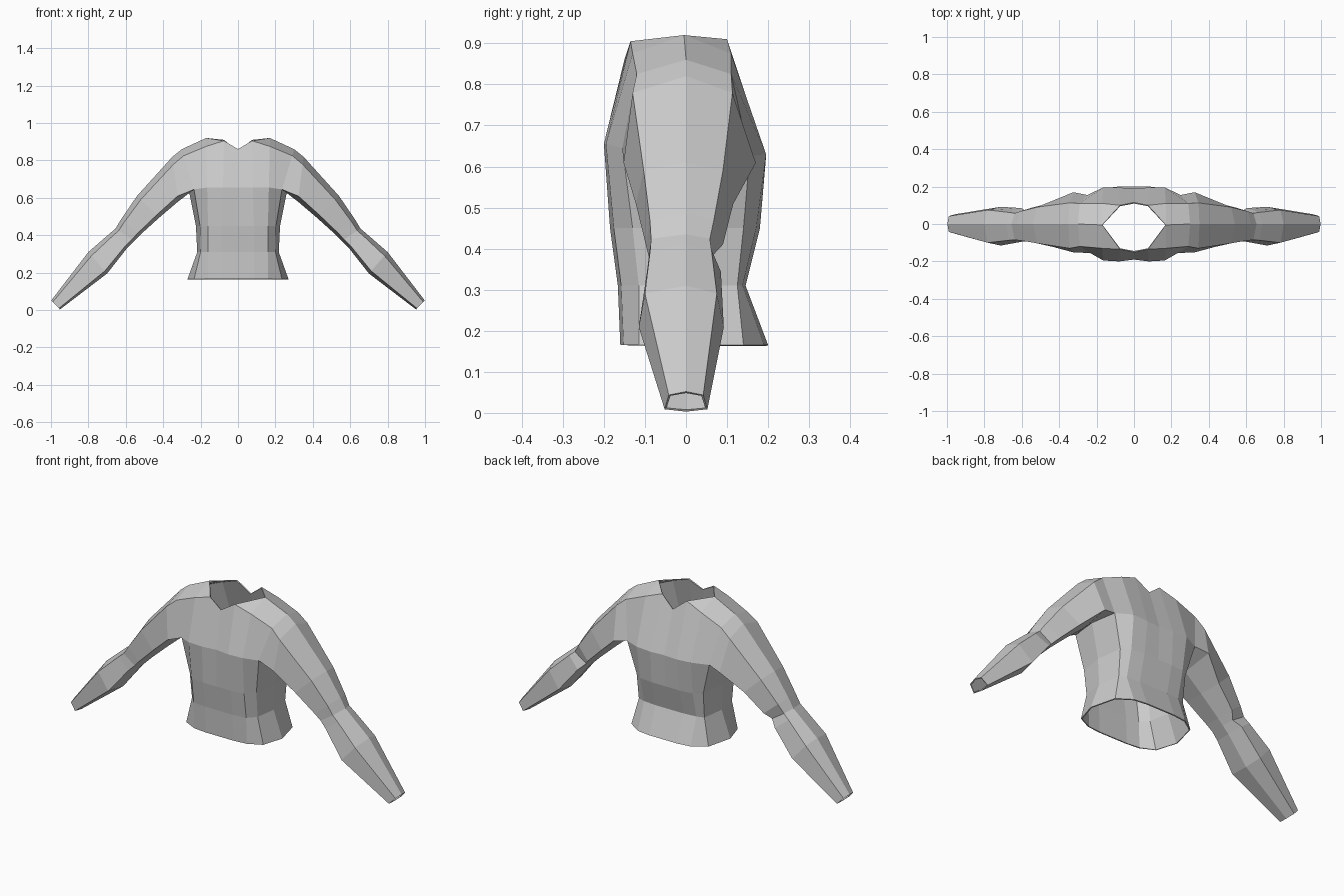
import bpy
import bmesh

cube = bpy.data.objects.get("Cube")
if cube:
    bpy.data.objects.remove(cube, do_unlink=True)

# One plain cloth colour
cloth = bpy.data.materials.new("light grey cloth")
cloth.use_nodes = True
grey = (0.6, 0.6, 0.6, 1)
cloth.diffuse_color = grey
cloth.node_tree.nodes["Principled BSDF"].inputs["Base Color"].default_value = grey

bm = bmesh.new()


def verts(points):
    return [bm.verts.new(p) for p in points]


def bridge(a, b, closed=False):
    """Join two rows of vertices with quads."""
    count = len(a)
    for i in range(count if closed else count - 1):
        j = (i + 1) % count
        bm.faces.new((a[i], a[j], b[j], b[i]))


def sleeve_ring(top, low, depths):
    """Six-sided section: ridge, front top, front low, underside, back low, back top."""
    front_top, front_low, back_low, back_top = depths

    def at(f, y):
        return (top[0] + f * (low[0] - top[0]), y, top[1] + f * (low[1] - top[1]))

    return verts([at(0, 0), at(0.17, front_top), at(0.88, front_low),
                  at(1, 0), at(0.88, back_low), at(0.17, back_top)])


# Chest columns, from the centre to the neck point of the shoulder
front_neck = verts([(0, -0.15, 0.86), (0.075, -0.135, 0.905), (0.17, -0.13, 0.875)])
front_chest = verts([(0, -0.19, 0.655), (0.08, -0.2, 0.655), (0.165, -0.195, 0.655)])
back_neck = verts([(0, 0.115, 0.85), (0.075, 0.1, 0.91), (0.17, 0.11, 0.875)])
back_chest = verts([(0, 0.19, 0.625), (0.08, 0.195, 0.625), (0.165, 0.195, 0.63)])
ridge = bm.verts.new((0.17, -0.005, 0.92))
bridge(front_neck, front_chest)
bridge(back_chest, back_neck)
bm.faces.new((front_neck[1], front_neck[2], ridge))
bm.faces.new((back_neck[2], back_neck[1], ridge))

# Shoulder section, whose lower three points are the armpit
armhole = verts([(0.30, 0, 0.86), (0.29, -0.12, 0.825), (0.235, -0.155, 0.645),
                 (0.262, 0, 0.635), (0.25, 0.155, 0.625), (0.29, 0.11, 0.825)])
bridge([back_chest[2], back_neck[2], ridge, front_neck[2], front_chest[2]],
       [armhole[4], armhole[5], armhole[0], armhole[1], armhole[2]])

# Sleeve, with a small fold behind the elbow
sleeve = [
    ((0.35, 0.82), (0.32, 0.58), (-0.13, -0.152, 0.17, 0.113)),
    ((0.54, 0.61), (0.42, 0.495), (-0.103, -0.122, 0.115, 0.09)),
    ((0.625, 0.485), (0.525, 0.40), (-0.088, -0.098, 0.09, 0.068)),
    ((0.655, 0.435), (0.555, 0.37), (-0.085, -0.09, 0.06, 0.058)),
    ((0.685, 0.41), (0.59, 0.335), (-0.087, -0.095, 0.085, 0.062)),
    ((0.80, 0.31), (0.70, 0.195), (-0.10, -0.115, 0.092, 0.075)),
    ((0.998, 0.052), (0.952, 0.003), (-0.042, -0.052, 0.052, 0.042)),
]
previous = armhole
for top, low, depths in sleeve:
    ring = sleeve_ring(top, low, depths)
    bridge(previous, ring, closed=True)
    previous = ring

# Torso below the chest: height, front depth, back depth, side width,
# side corner width, corner depths at front and back
torso = [
    (0.45, -0.185, 0.18, 0.225, 0.203, -0.13, 0.14),
    (0.31, -0.166, 0.145, 0.218, 0.2, -0.115, 0.125),
    (0.165, -0.16, 0.2, 0.27, 0.235, -0.115, 0.14),
]
upper = front_chest + armhole[2:5] + back_chest[::-1]
for z, front, back, side, corner, corner_f, corner_b in torso:
    ring = verts([(0, front, z), (0.085, front, z), (0.16, front * 0.95, z),
                  (corner, corner_f, z), (side, 0, z), (corner, corner_b, z),
                  (0.16, back * 0.95, z), (0.085, back, z), (0, back, z)])
    bridge(upper, ring)
    upper = ring

bmesh.ops.recalc_face_normals(bm, faces=bm.faces)
# Make sure the sheet faces outwards, judged at the chest centre
bm.normal_update()
if front_chest[0].link_faces[0].normal.y > 0:
    bmesh.ops.reverse_faces(bm, faces=bm.faces)

mesh = bpy.data.meshes.new("long_sleeved_top")
bm.to_mesh(mesh)
bm.free()
mesh.materials.append(cloth)
top_garment = bpy.data.objects.new("long_sleeved_top", mesh)
bpy.context.collection.objects.link(top_garment)

# Mirror to the other half, then give the cloth a thin inward thickness
mirror = top_garment.modifiers.new("other_half", "MIRROR")
mirror.use_clip = True
mirror.merge_threshold = 0.001
thickness = top_garment.modifiers.new("cloth_thickness", "SOLIDIFY")
thickness.thickness = 0.006
thickness.offset = -1
